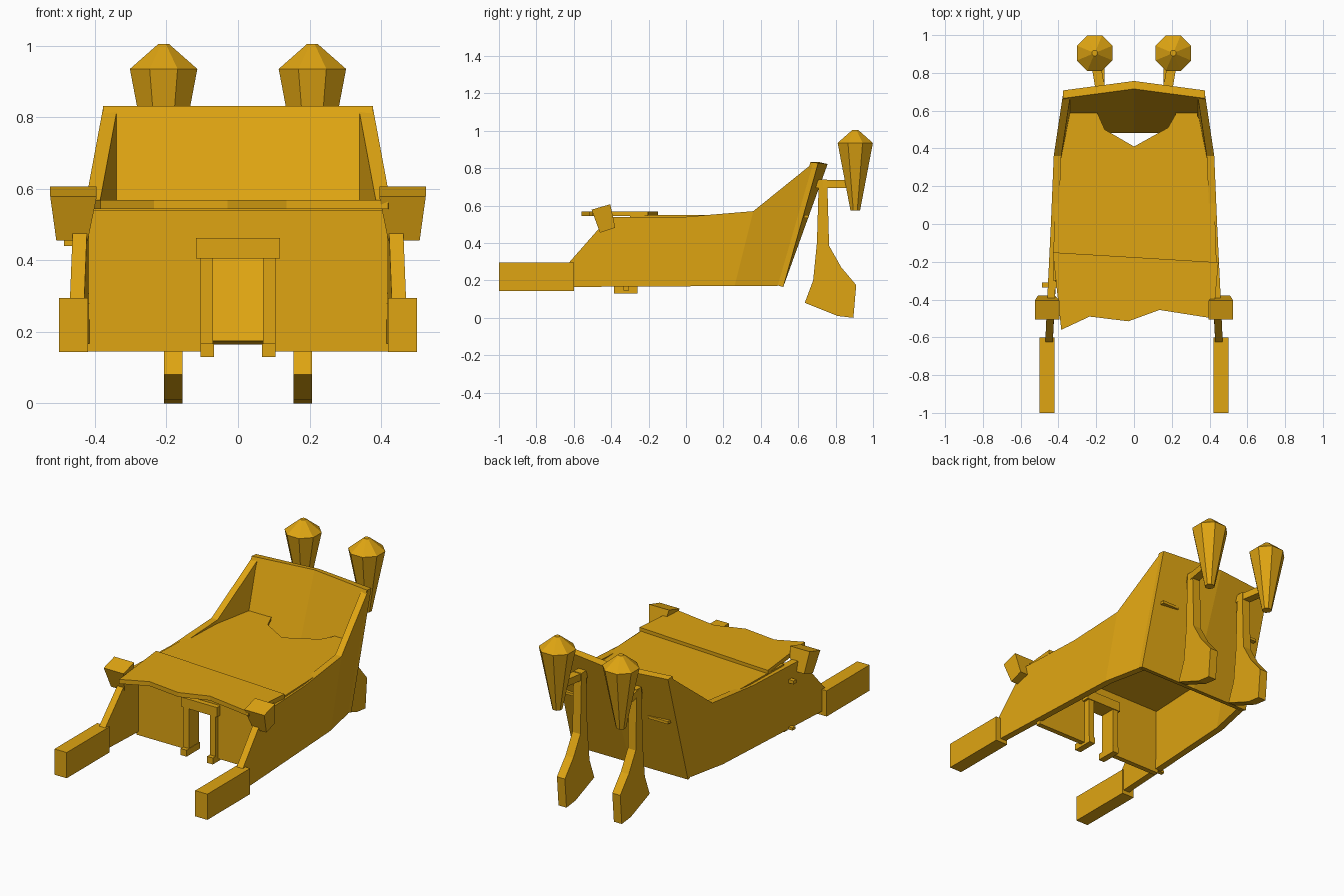
import bpy, bmesh, math

if "Cube" in bpy.data.objects:
    bpy.data.objects.remove(bpy.data.objects["Cube"])

mat = bpy.data.materials.new("amber")
mat.diffuse_color = (0.74, 0.375, 0.006, 1)
mat.use_nodes = True
mat.node_tree.nodes["Principled BSDF"].inputs["Base Color"].default_value = mat.diffuse_color


def loft(name, a, b):
    """Solid between two matching rings of 3D points."""
    bm = bmesh.new()
    va = [bm.verts.new(p) for p in a]
    vb = [bm.verts.new(p) for p in b]
    n = len(va)
    bm.faces.new(va)
    bm.faces.new(vb[::-1])
    for i in range(n):
        j = (i + 1) % n
        bm.faces.new((va[j], va[i], vb[i], vb[j]))
    bmesh.ops.recalc_face_normals(bm, faces=bm.faces)
    me = bpy.data.meshes.new(name)
    bm.to_mesh(me)
    bm.free()
    me.materials.append(mat)
    ob = bpy.data.objects.new(name, me)
    bpy.context.collection.objects.link(ob)
    return ob


def box(name, x, y, z):
    ring = [(x[0], y[0]), (x[1], y[0]), (x[1], y[1]), (x[0], y[1])]
    return loft(name, [(*p, z[0]) for p in ring], [(*p, z[1]) for p in ring])


def plate(name, pts, z0, z1):
    return loft(name, [(x, y, z0) for x, y in pts], [(x, y, z1) for x, y in pts])


def wall(name, pts, s, t=0.04):
    return loft(name, [(s * x, y, z) for x, y, z in pts],
                [(s * (x - t), y, z) for x, y, z in pts])


for s, side in ((1, "right"), (-1, "left")):
    # side walls, folded inward at the rear
    wall("front_side_wall_" + side,
         [(.47, -.63, .165), (.47, -.63, .29), (.46, -.41, .54), (.44, 0, .54),
          (.425, .36, .57), (.425, .26, .17)], s)
    wall("rear_side_wall_" + side,
         [(.425, .26, .17), (.425, .36, .57), (.377, .68, .828), (.377, .49, .17)], s)
    # front ground beams
    box("front_beam_" + side, sorted((s * .42, s * .5)), (-1, -.6), (.143, .295))
    # tilted corner caps, wider at the top
    loft("corner_cap_" + side,
         [(s * .395, -.505, .578), (s * .525, -.505, .578),
          (s * .525, -.405, .607), (s * .395, -.405, .607)],
         [(s * .42, -.46, .455), (s * .508, -.46, .455),
          (s * .508, -.378, .482), (s * .42, -.378, .482)])
    # door posts and feet
    box("door_post_" + side, sorted((s * .07, s * .105)), (-.36, -.265), (.15, .407))
    box("door_foot_" + side, sorted((s * .067, s * .105)), (-.385, -.26), (.13, .168))
    # front wall halves beside the door
    box("front_wall_" + side, sorted((s * .07, s * .43)), (-.335, -.305), (.145, .54))
    # rear supports with flared feet
    prof = [(.71, .74), (.70, .4), (.68, .2), (.635, .08), (.81, .01), (.895, 0),
            (.91, .175), (.83, .27), (.765, .385), (.755, .74)]
    loft("rear_support_" + side, [(s * .155, y, z) for y, z in prof],
         [(s * .207, y, z) for y, z in prof])
    # lantern arm
    arm = [(.15, .69), (.2, .69), (.23, .87), (.18, .87)]
    plate("lantern_arm_" + side, [(s * x, y) for x, y in arm], .695, .736)

    # eight-sided lantern
    def ring(r, z):
        return [(s * .208 + r * math.cos(math.pi / 8 + k * math.pi / 4),
                 .905 + r * math.sin(math.pi / 8 + k * math.pi / 4), z) for k in range(8)]
    loft("lantern_body_" + side, ring(.028, .575), ring(.102, .935))
    loft("lantern_cap_" + side, ring(.102, .935), ring(.016, 1.005))
    # half of the leaning rear wall, bowed outward at the top
    loft("rear_wall_" + side,
         [(0, .483, .175), (s * .377, .483, .175), (s * .377, .665, .832), (0, .715, .832)],
         [(0, .52, .165), (s * .377, .52, .165), (s * .377, .707, .828), (0, .757, .822)])

# door lintel and wall above it
box("door_lintel", (-.118, .118), (-.365, -.26), (.405, .462))
box("wall_over_door", (-.07, .07), (-.335, -.305), (.43, .54))
# small pegs in the left wall
box("upper_peg", (-.487, -.44), (-.335, -.31), (.44, .46))
box("lower_peg", (-.48, -.44), (-.335, -.31), (.165, .18))

# roof sheets with ragged edges
plate("front_roof", [(-.43, -.15), (-.385, -.56), (-.235, -.49), (-.03, -.515),
                     (.135, -.455), (.42, -.5), (.447, -.203)], .543, .569)
plate("rear_roof", [(-.43, -.3), (.44, -.3), (.42, .3), (.375, .5), (.335, .575), (.335, .655),
                    (.225, .655), (.22, .58), (.18, .51), (0, .41), (-.155, .5),
                    (-.195, .59), (-.21, .655), (-.34, .655), (-.345, .575),
                    (-.38, .5), (-.415, .3)], .533, .549)
